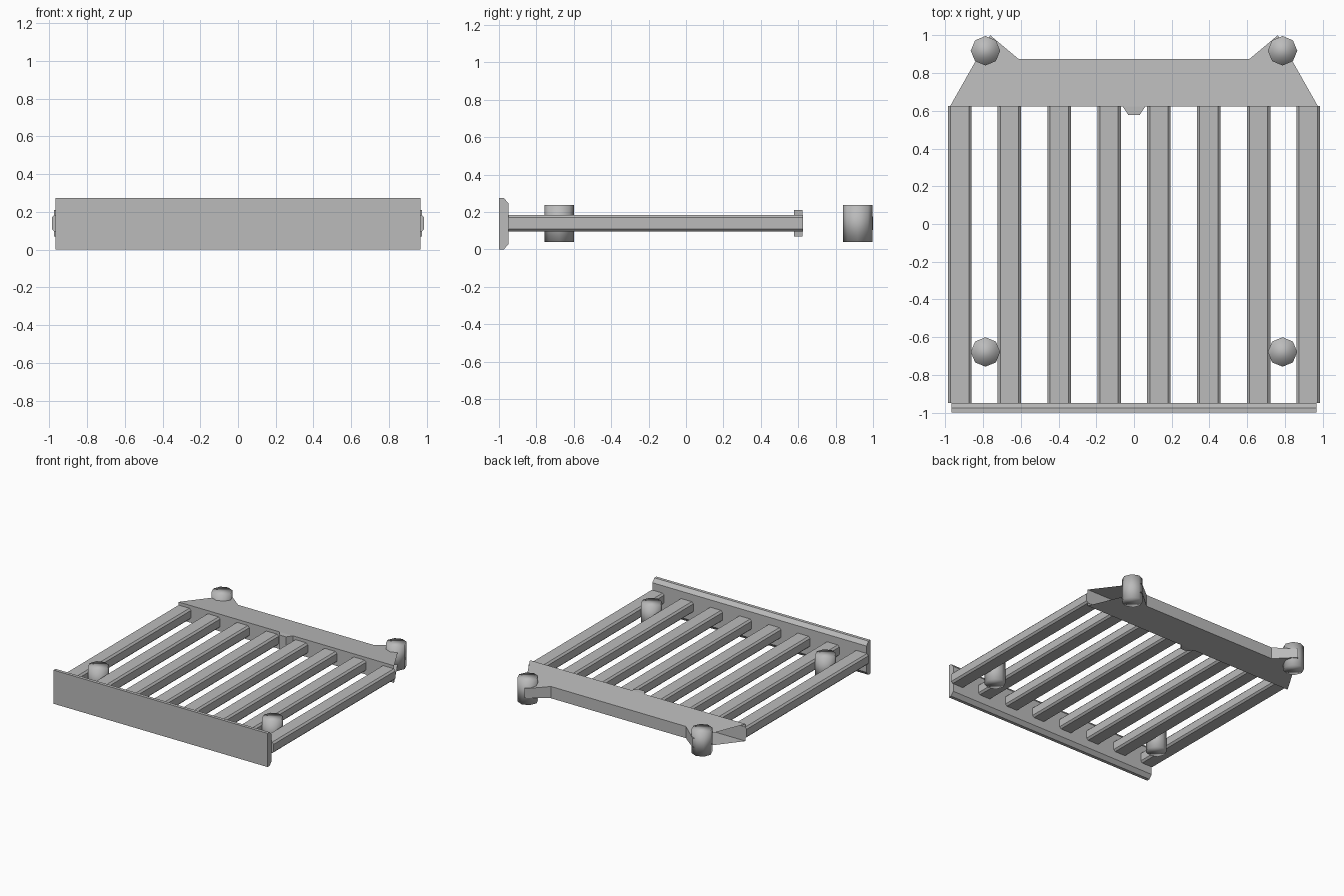
import bpy, bmesh, math

if "Cube" in bpy.data.objects:
    bpy.data.objects.remove(bpy.data.objects["Cube"])

grey = bpy.data.materials.new("plain grey")
grey.diffuse_color = (0.5, 0.5, 0.5, 1)
grey.use_nodes = True
grey.node_tree.nodes["Principled BSDF"].inputs["Base Color"].default_value = grey.diffuse_color
MID = 0.14  # mid height of the frame


def finish(bm, name, recalc=True):
    if recalc:
        bmesh.ops.recalc_face_normals(bm, faces=bm.faces[:])
    mesh = bpy.data.meshes.new(name)
    bm.to_mesh(mesh)
    bm.free()
    mesh.materials.append(grey)
    ob = bpy.data.objects.new(name, mesh)
    bpy.context.collection.objects.link(ob)
    return ob


def prism(name, profile, a, b, place):
    """Extrude a closed 2D profile from a to b; place(u, v, t) gives xyz."""
    bm = bmesh.new()
    ends = [[bm.verts.new(place(u, v, t)) for u, v in profile] for t in (a, b)]
    n = len(profile)
    for i in range(n):
        j = (i + 1) % n
        bm.faces.new((ends[0][i], ends[0][j], ends[1][j], ends[1][i]))
    for ring in ends:
        bm.faces.new(ring)
    return finish(bm, name)


# Front panel with bevelled back edges
prism("front_panel",
      [(-1, 0), (-0.974, 0), (-0.948, 0.03), (-0.948, 0.245),
       (-0.974, 0.275), (-1, 0.275)],
      -0.968, 0.968, lambda u, v, t: (t, u, v))

# Eight chamfered bars
W, H, C = 0.0625, 0.045, 0.014
bar = [(-W, C - H), (C - W, -H), (W - C, -H), (W, C - H),
       (W, H - C), (W - C, H), (C - W, H), (-W, H - C)]
for i in range(8):
    cx = (i - 3.5) * 0.264
    prism(f"bar_{i + 1}", bar, -0.948, 0.625,
          lambda u, v, t: (cx + u, t, MID + v))

# Back bracket: tapering hollow shell with open slanted ends
half = [(0.61, 0.873), (0.762, 1.0), (0.975, 0.623), (0.06, 0.623), (0.03, 0.578)]
outline = half + [(-x, y) for x, y in reversed(half)]


def half_height(y):
    return 0.07 - 0.033 * max(0, (y - 0.623) / 0.377)


bm = bmesh.new()
top = [bm.verts.new((x, y, MID + half_height(y))) for x, y in outline]
low = [bm.verts.new((x, y, MID - half_height(y))) for x, y in outline]
n = len(outline)
for i in range(n):
    if i in (1, n - 3):  # open ends
        continue
    j = (i + 1) % n
    bm.faces.new((top[i], top[j], low[j], low[i]))
for ring in (top, low):
    bm.faces.new([ring[k] for k in (0, 1, 2, 3, 6, 7, 8, 9)])  # main plate
    bm.faces.new([ring[k] for k in (3, 4, 5, 6)])              # centre tab
finish(bm, "back_bracket")

# Four smooth eight-sided posts
for side, sx in (("left", -1), ("right", 1)):
    for end, y in (("front", -0.678), ("back", 0.918)):
        bm = bmesh.new()
        bmesh.ops.create_cone(bm, cap_ends=True, segments=8, radius1=0.078,
                              radius2=0.078, depth=0.196)
        bmesh.ops.translate(bm, verts=bm.verts[:], vec=(sx * 0.787, y, 0.139))
        for f in bm.faces:
            f.smooth = True
        finish(bm, f"{end}_{side}_post")
